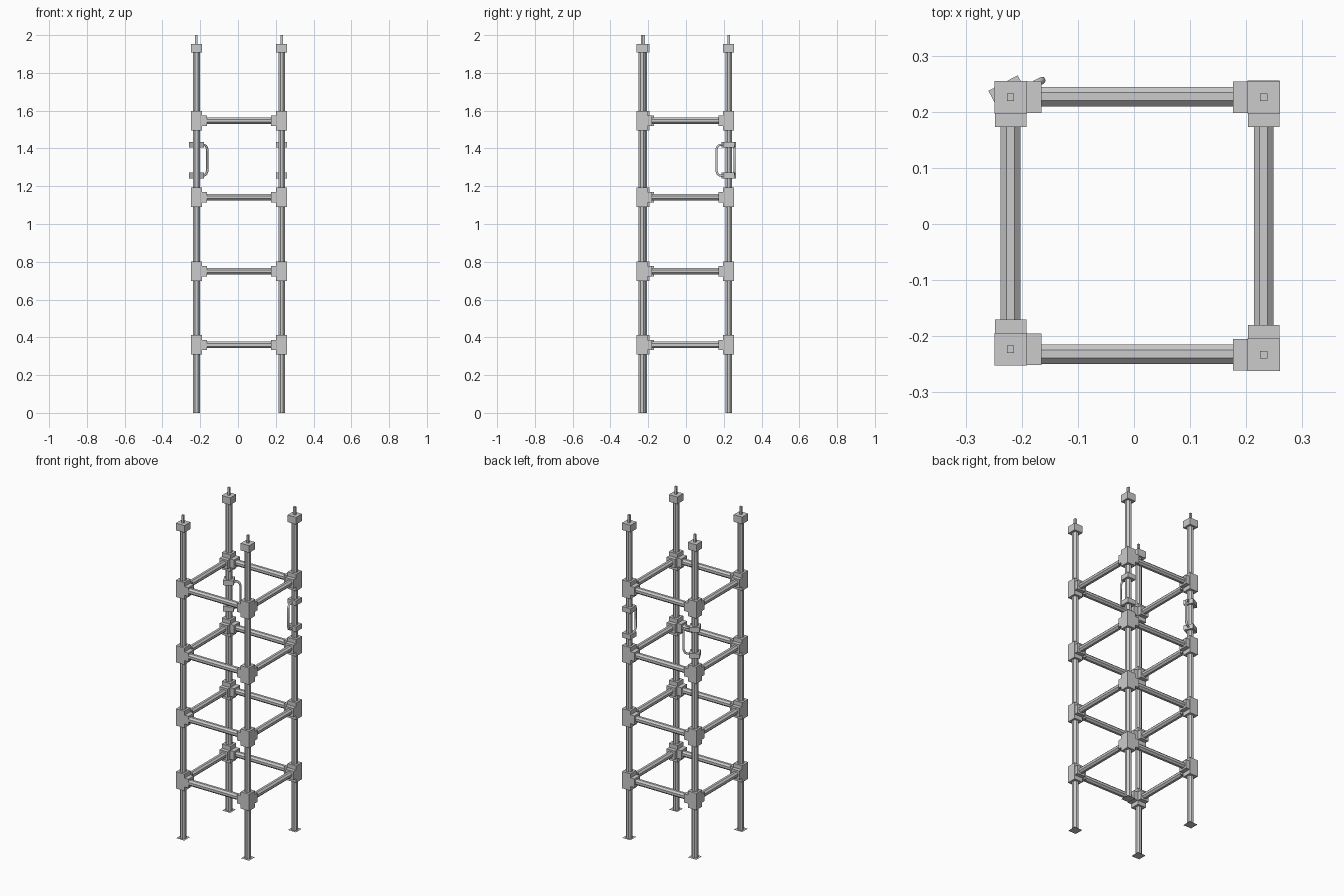
import bpy, bmesh, math
from mathutils import Vector, Matrix

if "Cube" in bpy.data.objects:
    bpy.data.objects.remove(bpy.data.objects["Cube"])

POSTS = {"back_left": (-0.22, 0.226), "back_right": (0.231, 0.226),
         "front_left": (-0.22, -0.223), "front_right": (0.231, -0.233)}
LEVELS = [0.36, 0.75, 1.142, 1.547]
BOX = 0.058      # connector width
TUBE = 0.0175    # tube half width across flats


def finish(name, bm):
    me = bpy.data.meshes.new(name)
    bm.to_mesh(me)
    bm.free()
    ob = bpy.data.objects.new(name, me)
    bpy.context.collection.objects.link(ob)
    return ob


def box(name, lo, hi, turn=0.0):
    lo, hi = Vector(lo), Vector(hi)
    bm = bmesh.new()
    bmesh.ops.create_cube(bm, size=1, matrix=Matrix.Translation((lo + hi) / 2)
                          @ Matrix.Rotation(turn, 4, 'Z')
                          @ Matrix.Diagonal((*(hi - lo), 1)))
    return finish(name, bm)


def tube(name, a, b):
    # octagonal bar with flats facing the axes
    a, b = Vector(a), Vector(b)
    d = b - a
    r = TUBE / math.cos(math.pi / 8)
    axis = Matrix.Identity(4)
    if abs(d.x) > 0.1:
        axis = Matrix.Rotation(math.pi / 2, 4, 'Y')
    elif abs(d.y) > 0.1:
        axis = Matrix.Rotation(math.pi / 2, 4, 'X')
    probe = bmesh.new()
    bmesh.ops.create_cone(probe, cap_ends=True, segments=8, radius1=r, radius2=r,
                          depth=d.length)
    # make sure a flat, not a corner, faces +x
    if max(v.co.x for v in probe.verts) > r * 0.99:
        bmesh.ops.rotate(probe, verts=probe.verts, matrix=Matrix.Rotation(math.pi / 8, 3, 'Z'))
    probe.transform(Matrix.Translation((a + b) / 2) @ axis)
    return finish(name, probe)


# uprights with foot plate, top cap and pin
for name, (x, y) in POSTS.items():
    h = BOX / 2
    tube(name + "_post", (x, y, 0), (x, y, 1.93))
    bm = bmesh.new()
    bmesh.ops.create_grid(bm, x_segments=1, y_segments=1, size=0.028,
                          matrix=Matrix.Translation((x, y, 0)))
    finish(name + "_foot_plate", bm)
    box(name + "_cap", (x - h, y - h, 1.908), (x + h, y + h, 1.952))
    box(name + "_pin", (x - .0065, y - .0065, 1.95), (x + .0065, y + .0065, 2.0))

    # corner connectors with a socket along each rail
    sx, sy = (1 if x < 0 else -1), (1 if y < 0 else -1)
    for i, z in enumerate(LEVELS):
        box(f"{name}_connector_{i}", (x - h, y - h, z - .052), (x + h, y + h, z + .052))
        ex, ey = x + sx * 0.055, y + sy * 0.053
        box(f"{name}_socket_x_{i}", (min(x, ex), y - h + .001, z - .027),
            (max(x, ex), y + h - .001, z + .027))
        box(f"{name}_socket_y_{i}", (x - h + .001, min(y, ey), z - .027),
            (x + h - .001, max(y, ey), z + .027))

# horizontal rails on every level
for i, z in enumerate(LEVELS):
    tube(f"back_rail_{i}", (-0.20, 0.227, z), (0.21, 0.227, z))
    tube(f"front_rail_{i}", (-0.20, -0.232, z), (0.21, -0.232, z))
    tube(f"left_rail_{i}", (-0.22, -0.20, z), (-0.22, 0.20, z))
    tube(f"right_rail_{i}", (0.231, -0.21, z), (0.231, 0.20, z))


def handle(name, post, angle):
    x, y = POSTS[post]
    # clamps around the post
    for tag, z in (("lower", 1.257), ("upper", 1.419)):
        box(f"{name}_{tag}_clamp", (x - .0295, y - .0285, z - .015),
            (x + .0295, y + .0285, z + .015), angle)
    # bent grip bar
    cu = bpy.data.curves.new(name + "_curve", 'CURVE')
    cu.dimensions = '3D'
    cu.bevel_depth = 0.0065
    cu.bevel_resolution = 1
    cu.use_fill_caps = True
    path = [(.02, 1.419), (.047, 1.419), (.058, 1.412), (.064, 1.398),
            (.064, 1.278), (.058, 1.264), (.047, 1.257), (.02, 1.257)]
    sp = cu.splines.new('POLY')
    sp.points.add(len(path) - 1)
    for p, (d, z) in zip(sp.points, path):
        p.co = (x + d * math.cos(angle), y + d * math.sin(angle), z, 1)
    ob = bpy.data.objects.new(name + "_bar", cu)
    bpy.context.collection.objects.link(ob)


# grab handles on the two rear posts
handle("left_handle", "back_left", math.radians(28))
handle("right_handle", "back_right", math.radians(-90))
